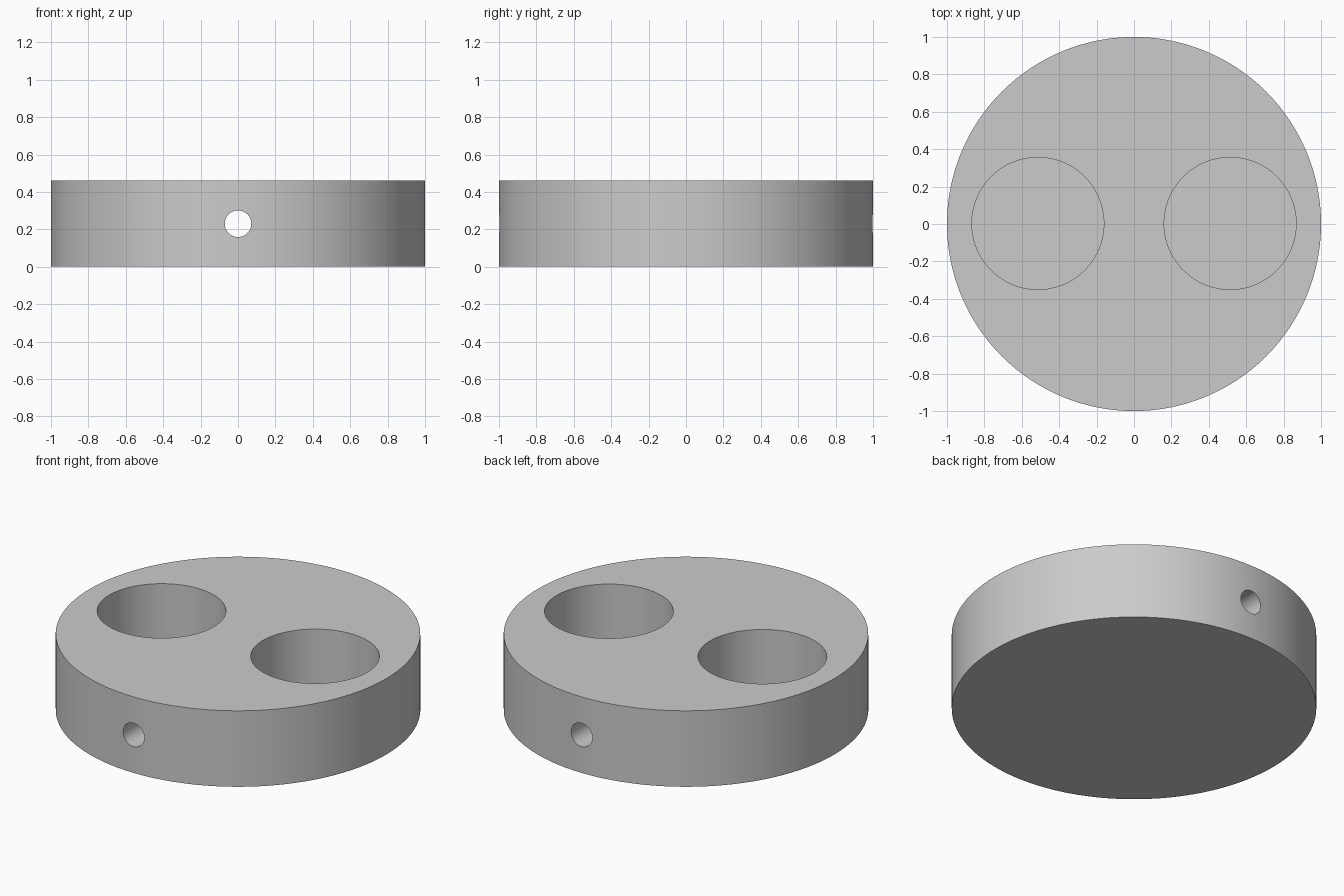
import bpy
import math

if "Cube" in bpy.data.objects:
    bpy.data.objects.remove(bpy.data.objects["Cube"], do_unlink=True)

HEIGHT = 0.46
POCKET_FLOOR = 0.06

# Single plain grey
grey = bpy.data.materials.new("plain_grey")
grey.use_nodes = True
colour = (0.6, 0.6, 0.6, 1)
grey.diffuse_color = colour
grey.node_tree.nodes["Principled BSDF"].inputs["Base Color"].default_value = colour


def cylinder(name, radius, depth, location, sides, rotation=(0, 0, 0)):
    bpy.ops.mesh.primitive_cylinder_add(vertices=sides, radius=radius, depth=depth,
                                        location=location, rotation=rotation)
    obj = bpy.context.object
    obj.name = name
    obj.data.materials.append(grey)
    return obj


# Round body
body = cylinder("round_body", 1, HEIGHT, (0, 0, HEIGHT / 2), 128)

# Two blind pockets in the top, and a cross hole from front to back
cutters = [cylinder(f"{side}_pocket_cutter", 0.353, 1,
                    (x, 0.003, POCKET_FLOOR + 0.5), 96)
           for side, x in (("left", 0.514), ("right", -0.514))]
cutters.append(cylinder("cross_hole_cutter", 0.071, 3, (0, 0, HEIGHT / 2), 48,
                        (math.pi / 2, 0, 0)))

bpy.ops.object.select_all(action="DESELECT")
body.select_set(True)
bpy.context.view_layer.objects.active = body
for cutter in cutters:
    cut = body.modifiers.new(cutter.name, "BOOLEAN")
    cut.operation = "DIFFERENCE"
    cut.solver = "EXACT"
    cut.object = cutter
    bpy.ops.object.modifier_apply(modifier=cut.name)
for cutter in cutters:
    bpy.data.objects.remove(cutter, do_unlink=True)

# Smooth walls with crisp rims
bpy.ops.object.shade_smooth_by_angle(angle=math.radians(30))
